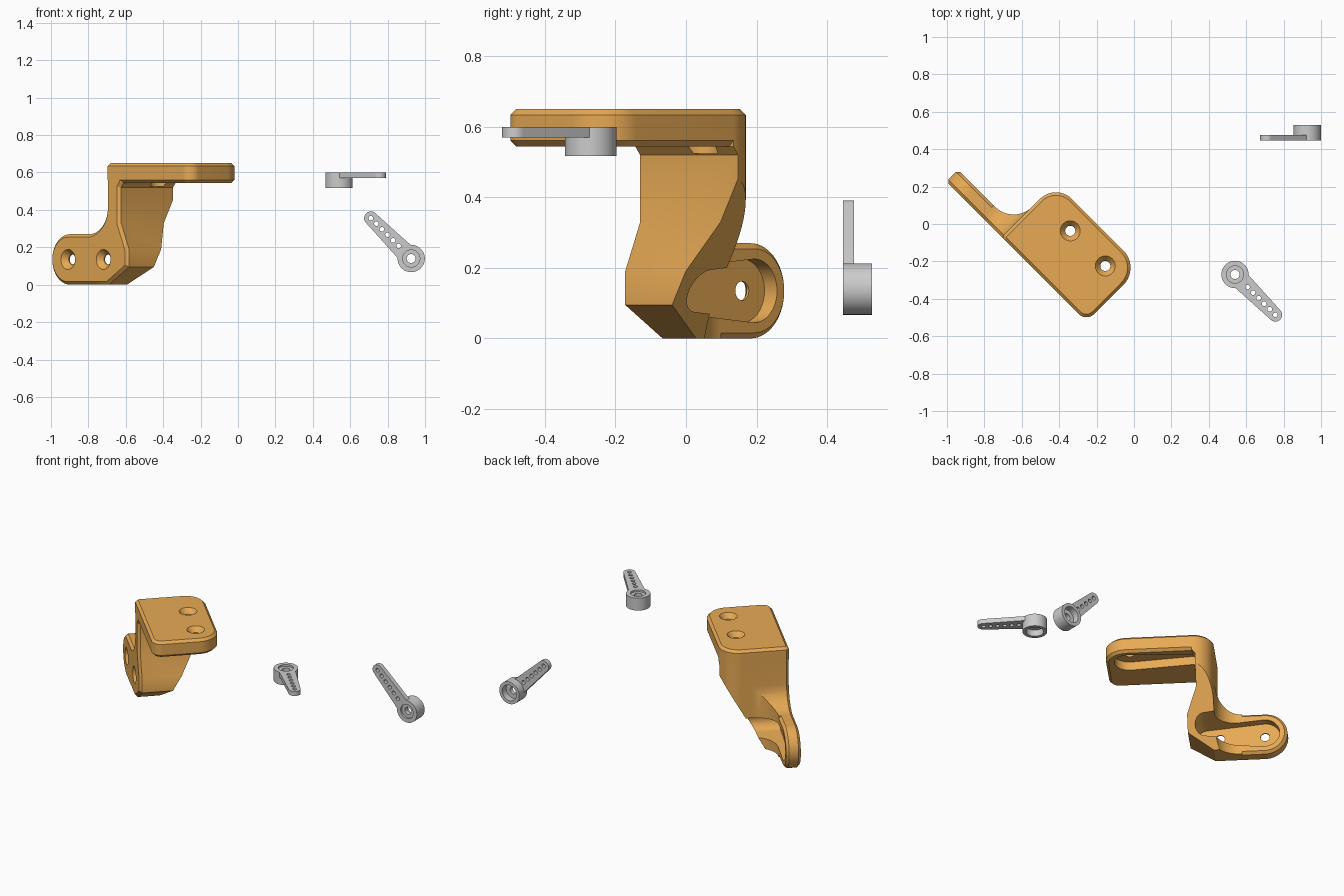
import bpy, bmesh
from math import sin, cos, acos, radians, degrees, pi
from mathutils import Matrix

cube = bpy.data.objects.get("Cube")
if cube:
    bpy.data.objects.remove(cube, do_unlink=True)


def arc(cx, cy, r, start, end, n=14):
    """Points on an arc, angles in degrees."""
    angles = [radians(start + (end - start) * i / n) for i in range(n + 1)]
    return [(cx + r * cos(a), cy + r * sin(a)) for a in angles]


def taper(cx, cy, r1, length, r2):
    """Outline wrapped around a large circle and a smaller one further along."""
    a = degrees(acos((r1 - r2) / length))
    return arc(cx, cy, r1, a, 360 - a, 28) + arc(cx + length, cy, r2, -a, a, 20)


def prism(name, outline, low, high, axis="Z", chamfer=0.0):
    """Extrude an outline along an axis, optionally chamfering both rims."""
    place = {"Z": lambda p, q, t: (p, q, t),
             "Y": lambda p, q, t: (p, t, q),
             "X": lambda p, q, t: (t, p, q)}[axis]
    bm = bmesh.new()
    ends = [[bm.verts.new(place(p, q, t)) for p, q in outline] for t in (low, high)]
    caps = [bm.faces.new(ring) for ring in ends]
    n = len(outline)
    for i in range(n):
        j = (i + 1) % n
        bm.faces.new((ends[0][i], ends[0][j], ends[1][j], ends[1][i]))
    bmesh.ops.recalc_face_normals(bm, faces=bm.faces[:])
    if chamfer:
        rims = [e for cap in caps for e in cap.edges]
        bmesh.ops.bevel(bm, geom=rims, offset=chamfer, offset_type="OFFSET",
                        segments=1, affect="EDGES", clamp_overlap=False)
    mesh = bpy.data.meshes.new(name)
    bm.to_mesh(mesh)
    bm.free()
    obj = bpy.data.objects.new(name, mesh)
    bpy.context.collection.objects.link(obj)
    return obj


def cone(r1, r2, depth, matrix):
    bm = bmesh.new()
    bmesh.ops.create_cone(bm, cap_ends=True, segments=32, radius1=r1,
                          radius2=r2, depth=depth, matrix=matrix)
    mesh = bpy.data.meshes.new("cutter")
    bm.to_mesh(mesh)
    bm.free()
    obj = bpy.data.objects.new("cutter", mesh)
    bpy.context.collection.objects.link(obj)
    return obj


def combine(obj, other, operation):
    """Apply a boolean and discard the helper object."""
    bpy.context.view_layer.objects.active = obj
    mod = obj.modifiers.new("combine", "BOOLEAN")
    mod.operation, mod.solver, mod.object = operation, "EXACT", other
    bpy.ops.object.modifier_apply(modifier=mod.name)
    bpy.data.objects.remove(other, do_unlink=True)


def smooth(obj):
    bpy.ops.object.select_all(action="DESELECT")
    obj.select_set(True)
    bpy.context.view_layer.objects.active = obj
    bpy.ops.object.shade_smooth_by_angle(angle=radians(25))


# Bracket, built square to the axes and turned 45 degrees at the end
FRONT, BACK, LEFT, RIM = -0.55, -0.14, -0.45, 0.016
HOLE_Z, PLATE_V = 0.135, -0.267

# Upright body: front profile trimmed by a plan outline and a sloping back
profile = [(-0.6, 0), (-0.44, 0), (-0.29, 0.095), (-0.29, 0.19), (-0.35, 0.33),
           (-0.35, 0.52), (-0.33, 0.545), (-0.33, 0.6), (LEFT, 0.6)]
profile += arc(-0.59, 0.41, 0.14, 0, -90) + [(-0.6, 0.27)]
bracket = prism("bracket", profile, FRONT, -0.05, "Y", RIM)
plan = [(-0.62, -0.57), (-0.2, -0.57), (-0.2, BACK)]
plan += arc(-0.33, -0.26, 0.12, 90, 180) + arc(-0.59, -0.32, 0.14, 0, -90)
plan += [(-0.62, -0.46)]
combine(bracket, prism("plan", plan, -0.1, 0.7), "INTERSECT")
slope = [(-0.6, -0.1), (-0.457, -0.1), (0, 0.7), (-0.6, 0.7)]
combine(bracket, prism("slope", slope, -1, 0, "X"), "INTERSECT")

# Lower mounting arm
arm = arc(-0.735, HOLE_Z, 0.135, 90, 270, 28) + arc(-0.55, HOLE_Z, 0.135, -90, 90, 20)
combine(bracket, prism("arm", arm, FRONT, -0.46, "Y", RIM), "UNION")

# Upper mounting plate
plate = [(LEFT, -0.535), (-0.435, FRONT)]
plate += arc(0.13, -0.49, 0.06, -90, 0) + arc(0.06, -0.27, 0.13, 0, 90)
plate += arc(-0.33, -0.26, 0.12, 90, 180)
combine(bracket, prism("plate", plate, 0.545, 0.65, "Z", RIM), "UNION")

# Tapered pockets that receive the lever arms
pocket = taper(-0.735, HOLE_Z, 0.09, 0.34, 0.06)
combine(bracket, prism("pocket", pocket, -0.51, 0.1, "Y"), "DIFFERENCE")
pocket = [(-u, v) for u, v in taper(-0.05, PLATE_V, 0.09, 0.37, 0.055)]
combine(bracket, prism("pocket", pocket, 0.525, 0.6), "DIFFERENCE")

# Countersunk screw holes in the plate and the arm
turn = Matrix.Rotation(pi / 2, 4, "X")
seats = [Matrix.Translation((u, PLATE_V, 0.65)) for u in (-0.215, 0.05)]
seats += [Matrix.Translation((u, FRONT, HOLE_Z)) @ turn for u in (-0.735, -0.468)]
for seat in seats:
    combine(bracket, cone(0.027, 0.027, 0.18, seat), "DIFFERENCE")
    combine(bracket, cone(0.02, 0.062, 0.05, seat @ Matrix.Translation((0, 0, -0.015))),
            "DIFFERENCE")

bracket.data.transform(Matrix.Rotation(-pi / 4, 4, "Z"))
orange = bpy.data.materials.new("orange")
orange.use_nodes = True
colour = (0.8, 0.4, 0.09, 1)
orange.diffuse_color = colour
orange.node_tree.nodes["Principled BSDF"].inputs["Base Color"].default_value = colour
bracket.data.materials.clear()
bracket.data.materials.append(orange)
smooth(bracket)


def lever(name, matrix):
    """Small servo lever: hub at the origin with its flat top at z = 0."""
    obj = prism(name, taper(0, 0, 0.052, 0.305, 0.036), -0.03, 0)
    combine(obj, prism("hub", arc(0, 0, 0.073, 0, 352.5, 47), -0.082, 0), "UNION")
    # Top recess, screw hole and hollow underside
    for r, low, high in ((0.046, -0.012, 0.02), (0.024, -0.1, 0.02), (0.052, -0.1, -0.04)):
        combine(obj, prism("bore", arc(0, 0, r, 0, 350, 35), low, high), "DIFFERENCE")
    # Row of linkage holes
    for i in range(6):
        hole = arc(0.095 + 0.042 * i, 0, 0.0125, 0, 337.5, 15)
        combine(obj, prism("hole", hole, -0.1, 0.1), "DIFFERENCE")
    obj.data.transform(matrix)
    smooth(obj)


lever("flat_lever", Matrix.Translation((0.54, -0.27, 0.6)) @ Matrix.Rotation(-pi / 4, 4, "Z"))
lever("upright_lever", Matrix.Translation((0.926, 0.446, 0.14)) @ turn
      @ Matrix.Rotation(3 * pi / 4, 4, "Z"))
